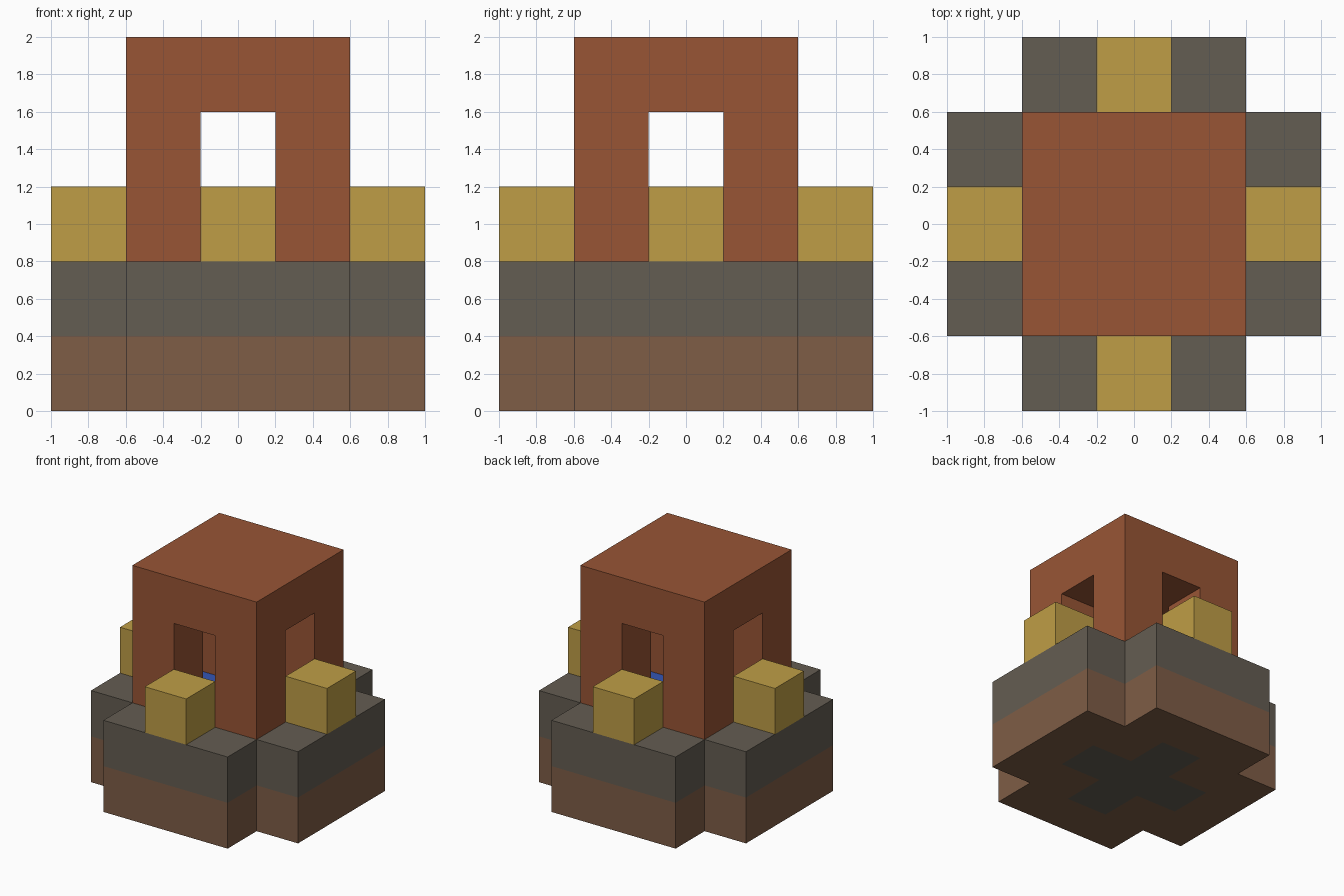
import bpy
import bmesh

default_cube = bpy.data.objects.get("Cube")
if default_cube:
    bpy.data.objects.remove(default_cube, do_unlink=True)

UNIT = 0.4  # every part sits on a grid of this size


def material(name, rgb):
    """Flat colour given as sRGB bytes, stored as linear values."""
    linear = [((c / 255 + 0.055) / 1.055) ** 2.4 for c in rgb]
    mat = bpy.data.materials.new(name)
    mat.use_nodes = True
    mat.diffuse_color = (*linear, 1)
    shader = next(n for n in mat.node_tree.nodes if n.type == "BSDF_PRINCIPLED")
    shader.inputs["Base Color"].default_value = (*linear, 1)
    shader.inputs["Roughness"].default_value = 1
    return mat


def prism(name, cells, bottom, top, mat):
    """Raise a set of grid cells between two levels, with walls on the outline."""
    bm = bmesh.new()

    def face(corners):
        bm.faces.new([bm.verts.new([c * UNIT for c in p]) for p in corners])

    for x, y in cells:
        ring = [(x - .5, y - .5), (x + .5, y - .5), (x + .5, y + .5), (x - .5, y + .5)]
        face([(*p, top) for p in ring])
        face([(*p, bottom) for p in reversed(ring)])
        for i, (dx, dy) in enumerate([(0, -1), (1, 0), (0, 1), (-1, 0)]):
            if (x + dx, y + dy) not in cells:
                a, b = ring[i], ring[(i + 1) % 4]
                face([(*a, bottom), (*b, bottom), (*b, top), (*a, top)])
    bmesh.ops.remove_doubles(bm, verts=bm.verts, dist=0.001)
    mesh = bpy.data.meshes.new(name)
    bm.to_mesh(mesh)
    bm.free()
    mesh.materials.append(mat)
    obj = bpy.data.objects.new(name, mesh)
    bpy.context.collection.objects.link(obj)
    return obj


brick = material("brick red", (152, 85, 53))
gold = material("gold", (191, 158, 70))
stone = material("grey stone", (100, 93, 82))
earth = material("earth brown", (126, 93, 70))
water = material("water blue", (52, 86, 180))

# Plan shapes on the grid
grid = [(x, y) for x in range(-2, 3) for y in range(-2, 3)]
footprint = {(x, y) for x, y in grid if abs(x) + abs(y) < 4}
cross = {(x, y) for x, y in grid if abs(x) + abs(y) < 2}
square = {(x, y) for x, y in grid if max(abs(x), abs(y)) < 2}

# Base: earth around a stone core, then a stone terrace around a pool
prism("foundation", footprint - cross, 0, 1, earth)
prism("foundation_core", cross, 0, 1, stone)
prism("terrace", footprint - cross, 1, 2, stone)
prism("pool", cross, 1, 2, water)

# Pavilion: four corner pillars under a solid roof
prism("corner_pillars", square - cross, 2, 4, brick)
prism("roof", square, 4, 5, brick)

# A block in front of each doorway
for side, cell in {"front": (0, -2), "back": (0, 2), "left": (2, 0), "right": (-2, 0)}.items():
    prism(side + "_block", {cell}, 2, 3, gold)
